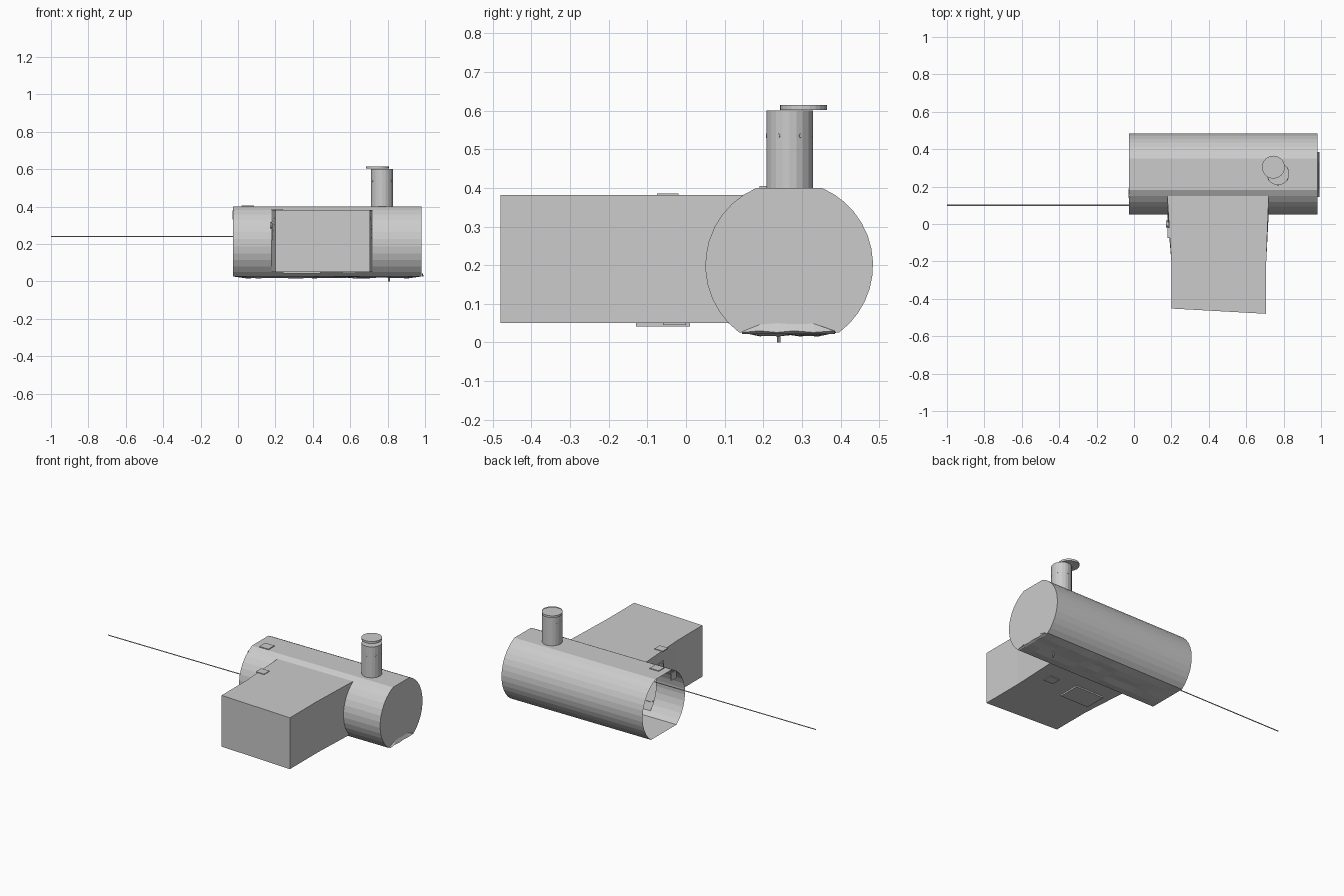
import bpy, bmesh, math, random
from mathutils import Vector

if "Cube" in bpy.data.objects:
    bpy.data.objects.remove(bpy.data.objects["Cube"])

random.seed(4)
CY, CZ, R = 0.267, 0.2, 0.217          # axis and radius of the main drum
TOP, BOTTOM = 0.40, 0.026              # flats on the drum
BOX_TOP, BOX_LOW = 0.382, 0.05


def finish(name, bm, fix=True):
    bmesh.ops.remove_doubles(bm, verts=bm.verts, dist=1e-5)
    if fix:
        bmesh.ops.recalc_face_normals(bm, faces=bm.faces)
    me = bpy.data.meshes.new(name)
    bm.to_mesh(me)
    bm.free()
    ob = bpy.data.objects.new(name, me)
    bpy.context.collection.objects.link(ob)
    return ob


def poly(bm, pts):
    return bm.faces.new([bm.verts.new(p) for p in pts])


def cylinder(name, r, a, b, sides=20, caps=True):
    a, b = Vector(a), Vector(b)
    bm = bmesh.new()
    bmesh.ops.create_cone(bm, cap_ends=caps, segments=sides, radius1=r, radius2=r, depth=(b - a).length)
    ob = finish(name, bm)
    ob.rotation_euler = (b - a).to_track_quat('Z', 'Y').to_euler()
    ob.location = (a + b) / 2
    return ob


def slab(name, lo, hi):
    bm = bmesh.new()
    bmesh.ops.create_cube(bm, size=1)
    for v in bm.verts:
        v.co = [l + (c + 0.5) * (h - l) for c, l, h in zip(v.co, lo, hi)]
    return finish(name, bm)


def arc(z0, z1, side, n):
    """Points on the drum circle between two heights, side -1 front, +1 back."""
    a0, a1 = math.asin((z0 - CZ) / R), math.asin((z1 - CZ) / R)
    return [(CY + side * R * math.cos(a0 + (a1 - a0) * i / n),
             CZ + R * math.sin(a0 + (a1 - a0) * i / n)) for i in range(n + 1)]


# Main drum and front duct form one shell, open at the left end
front = arc(BOX_LOW, BOX_TOP, -1, 10)
profile = arc(BOTTOM, BOX_LOW, -1, 1)[:1] + front + arc(TOP, BOTTOM, 1, 13)
profile.insert(12, arc(BOX_TOP, TOP, -1, 1)[1])
stations = [-0.028, 0.178, 0.72, 0.982]
bm = bmesh.new()
for s in range(3):
    x0, x1 = stations[s], stations[s + 1]
    for i, (y, z) in enumerate(profile):
        if s == 1 and 1 <= i <= 10:
            continue                    # opening into the duct
        y2, z2 = profile[(i + 1) % len(profile)]
        poly(bm, [(x0, y, z), (x1, y, z), (x1, y2, z2), (x0, y2, z2)])
poly(bm, [(stations[3], y, z) for y, z in profile])

# Duct: slightly flared near the drum, slanted front
MID = -0.2
fl, fr = (0.2, -0.452), (0.707, -0.48)
for xr, xf, yf in ((0.178, *fl), (0.72, *fr)):
    poly(bm, [(xr, y, z) for y, z in front] + [(xf, MID, BOX_TOP), (xf, MID, BOX_LOW)])
    poly(bm, [(xf, MID, BOX_LOW), (xf, MID, BOX_TOP), (xf, yf, BOX_TOP), (xf, yf, BOX_LOW)])
for (yb, z) in (front[0], front[-1]):
    poly(bm, [(0.178, yb, z), (0.72, yb, z), (fr[0], MID, z), (fl[0], MID, z)])
    poly(bm, [(fl[0], MID, z), (fr[0], MID, z), (*fr, z), (*fl, z)])
poly(bm, [(*fl, BOX_LOW), (*fr, BOX_LOW), (*fr, BOX_TOP), (*fl, BOX_TOP)])
finish("drum_and_duct", bm)

# Rough uneven underside of the drum
bm = bmesh.new()
bmesh.ops.create_grid(bm, x_segments=14, y_segments=5, size=0.5)
for v in bm.verts:
    edge = abs(v.co.x) > 0.49 or abs(v.co.y) > 0.49
    v.co = (0.477 + v.co.x * 1.01, CY + v.co.y * 0.25, BOTTOM if edge else random.uniform(0.015, 0.025))
finish("rough_underside", bm)

# Crumpled lip at the bottom of the closed end
bm = bmesh.new()
ys = [0.145, 0.19, 0.235, 0.28, 0.33, 0.385]
zs = [0.028, 0.046, 0.05, 0.047, 0.049, 0.028]
for i in range(5):
    a = (0.983, ys[i], zs[i])
    b = (0.983, ys[i + 1], zs[i + 1])
    c = (0.992, ys[i + 1], 0.03 - 0.004 * (i % 2))
    d = (0.992, ys[i], 0.026 + 0.004 * (i % 2))
    poly(bm, [a, b, c, d])
    poly(bm, [d, c, (0.98, ys[i + 1], 0.022), (0.98, ys[i], 0.022)])
finish("end_lip", bm)

# Chimney with small vent holes and an off-centre lid
cx, cy = 0.77, 0.268
cylinder("chimney", 0.06, (cx, cy, 0.395), (cx, cy, 0.6))
cylinder("chimney_lid", 0.061, (0.745, 0.304, 0.602), (0.745, 0.304, 0.615), 24)
for k in range(6):
    a = math.radians(30 + 60 * k)
    d = Vector((math.cos(a), math.sin(a), 0))
    c = Vector((cx, cy, 0.535))
    cylinder("vent", 0.006, c + d * 0.055, c + d * 0.061, 8)

# Long thin rod
cylinder("rod", 0.003, (-1.0, 0.1, 0.24), (0.19, 0.1, 0.24), 8)

# Small foot, mounting tabs, fitting beside the rod and patch under the duct
cylinder("foot", 0.005, (0.808, 0.24, 0.0), (0.808, 0.24, 0.026), 8)
slab("top_tab", (0.02, 0.19, 0.398), (0.085, 0.25, 0.405))
slab("edge_tab", (-0.03, 0.14, 0.33), (-0.022, 0.19, 0.378))
slab("duct_tab", (0.18, -0.075, 0.380), (0.24, -0.02, 0.386))
slab("side_plate", (0.178, -0.03, 0.22), (0.19, 0.035, 0.32))
cylinder("side_knob", 0.018, (0.172, 0.0, 0.3), (0.19, 0.0, 0.3), 12)
slab("duct_patch", (0.24, -0.13, 0.041), (0.44, 0.01, 0.052))
slab("small_patch", (0.56, -0.06, 0.045), (0.63, 0.0, 0.052))
